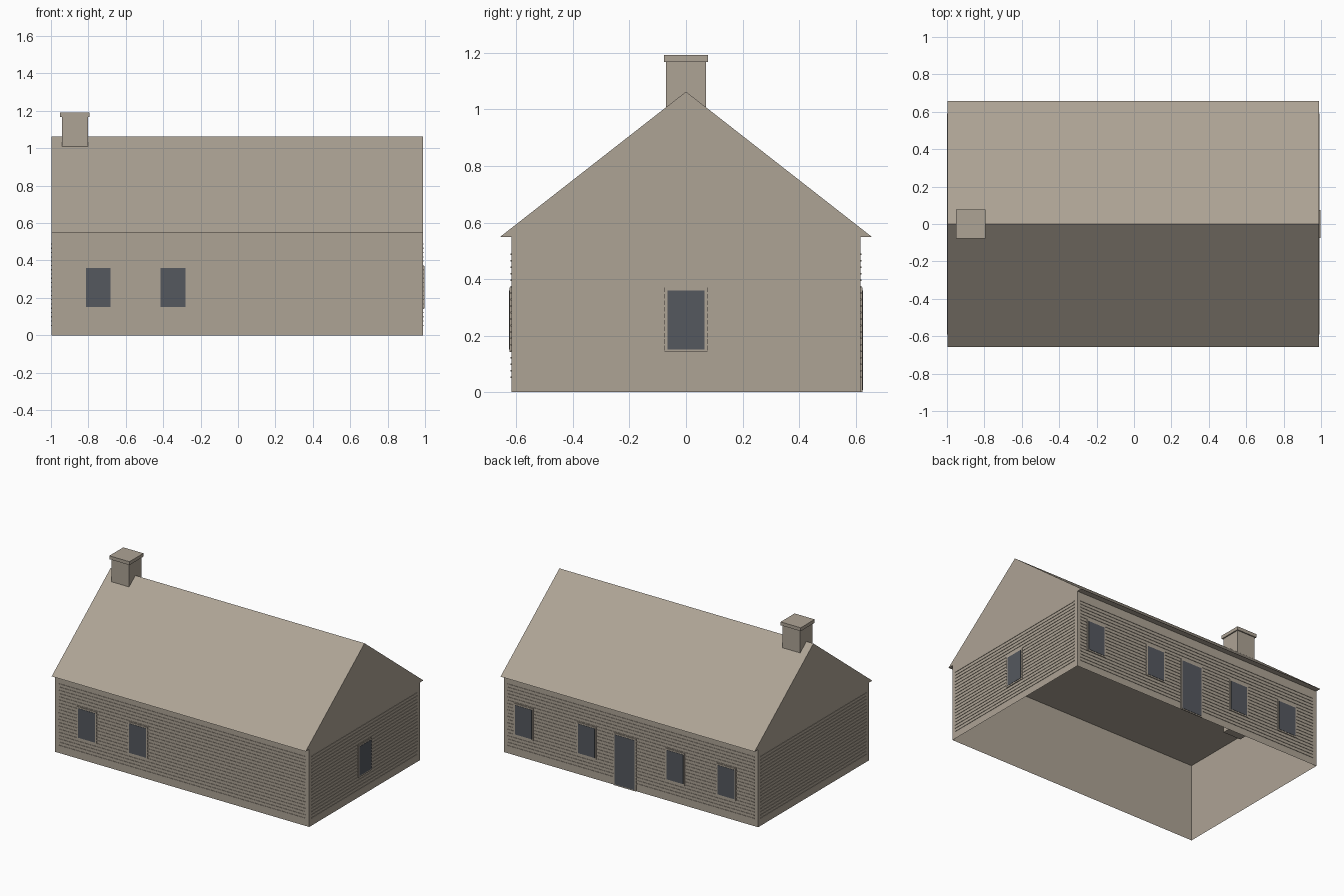
import bpy
import bmesh

cube = bpy.data.objects.get("Cube")
if cube:
    bpy.data.objects.remove(cube, do_unlink=True)

X0, X1 = -0.997, 0.99      # gable ends
WALL_Y = 0.618             # long walls
EAVE_Y, EAVE_Z, RIDGE_Z = 0.658, 0.549, 1.063


def material(name, rgb):
    m = bpy.data.materials.new(name)
    m.use_nodes = True
    m.diffuse_color = (*rgb, 1)
    bsdf = m.node_tree.nodes["Principled BSDF"]
    bsdf.inputs["Base Color"].default_value = (*rgb, 1)
    bsdf.inputs["Roughness"].default_value = 0.9
    return m


TAN = material("weathered_tan", (0.42, 0.367, 0.30))
GLASS = material("dark_slate", (0.09, 0.098, 0.114))


def finish(name, bm, mat):
    mesh = bpy.data.meshes.new(name)
    bmesh.ops.recalc_face_normals(bm, faces=bm.faces)
    bm.to_mesh(mesh)
    bm.free()
    mesh.materials.append(mat)
    obj = bpy.data.objects.new(name, mesh)
    bpy.context.collection.objects.link(obj)
    return obj


def add_box(bm, lo, hi):
    verts = bmesh.ops.create_cube(bm, size=1)["verts"]
    for v in verts:
        for i in range(3):
            v.co[i] = lo[i] if v.co[i] < 0 else hi[i]


def wall_box(bm, side, u0, u1, z0, z1, d0, d1):
    """Box lying on a wall: u runs along the wall, d0..d1 is the distance outward."""
    if side in ("front", "back"):
        s = -1 if side == "front" else 1
        a, b = sorted((s * (WALL_Y + d0), s * (WALL_Y + d1)))
        add_box(bm, (u0, a, z0), (u1, b, z1))
    else:
        face, s = (X1, 1) if side == "left" else (X0, -1)
        a, b = sorted((face + s * d0, face + s * d1))
        add_box(bm, (a, u0, z0), (b, u1, z1))


# Walls: thin shell, open underneath
bm = bmesh.new()
ring = [bm.verts.new((x, y, 0)) for x, y in
        ((X0, -WALL_Y), (X1, -WALL_Y), (X1, WALL_Y), (X0, WALL_Y))]
edges = [bm.edges.new((ring[i], ring[(i + 1) % 4])) for i in range(4)]
new = bmesh.ops.extrude_edge_only(bm, edges=edges)["geom"]
for v in new:
    if isinstance(v, bmesh.types.BMVert):
        v.co.z = EAVE_Z
finish("walls", bm, TAN)

# Roof: triangular prism with a flat ceiling
bm = bmesh.new()
tri = bm.faces.new([bm.verts.new((X0, y, z)) for y, z in
                    ((-EAVE_Y, EAVE_Z), (EAVE_Y, EAVE_Z), (0, RIDGE_Z))])
geom = bmesh.ops.extrude_face_region(bm, geom=[tri], use_keep_orig=True)["geom"]
for v in geom:
    if isinstance(v, bmesh.types.BMVert):
        v.co.x = X1
finish("roof", bm, TAN)

# Chimney shaft and cap
bm = bmesh.new()
add_box(bm, (-0.942, -0.07, 0.48), (-0.803, 0.07, 1.168))
finish("chimney_shaft", bm, TAN)
bm = bmesh.new()
add_box(bm, (-0.952, -0.078, 1.168), (-0.795, 0.078, 1.192))
finish("chimney_cap", bm, TAN)

# Siding: rows of narrow battens on every wall
SPANS = {"front": (-0.968, 0.962), "back": (-0.968, 0.962),
         "left": (-0.59, 0.59), "right": (-0.59, 0.59)}
for side, (u0, u1) in SPANS.items():
    bm = bmesh.new()
    for row in range(20):
        z = 0.053 + row * 0.0229
        wall_box(bm, side, u0, u1, z - 0.003, z + 0.003, 0, 0.003)
    finish(side + "_siding", bm, TAN)


# Openings: frame plate with a dark panel on it
def opening(name, side, u, half, z0, z1, sill):
    bm = bmesh.new()
    wall_box(bm, side, u - half - 0.01, u + half + 0.01, z0 - sill, z1 + 0.011, 0, 0.006)
    finish(name + "_frame", bm, TAN)
    bm = bmesh.new()
    wall_box(bm, side, u - half, u + half, z0, z1, 0.002, 0.008)
    finish(name + "_panel", bm, GLASS)


WINDOWS = {"front": (-0.747, -0.348),
           "back": (-0.75, -0.35, 0.342, 0.835),
           "left": (0,)}
for side, spots in WINDOWS.items():
    for i, u in enumerate(spots):
        opening(f"{side}_window_{i + 1}", side, u, 0.066, 0.152, 0.359, 0.01)
opening("back_door", "back", 0.043, 0.077, 0.008, 0.359, 0.008)
